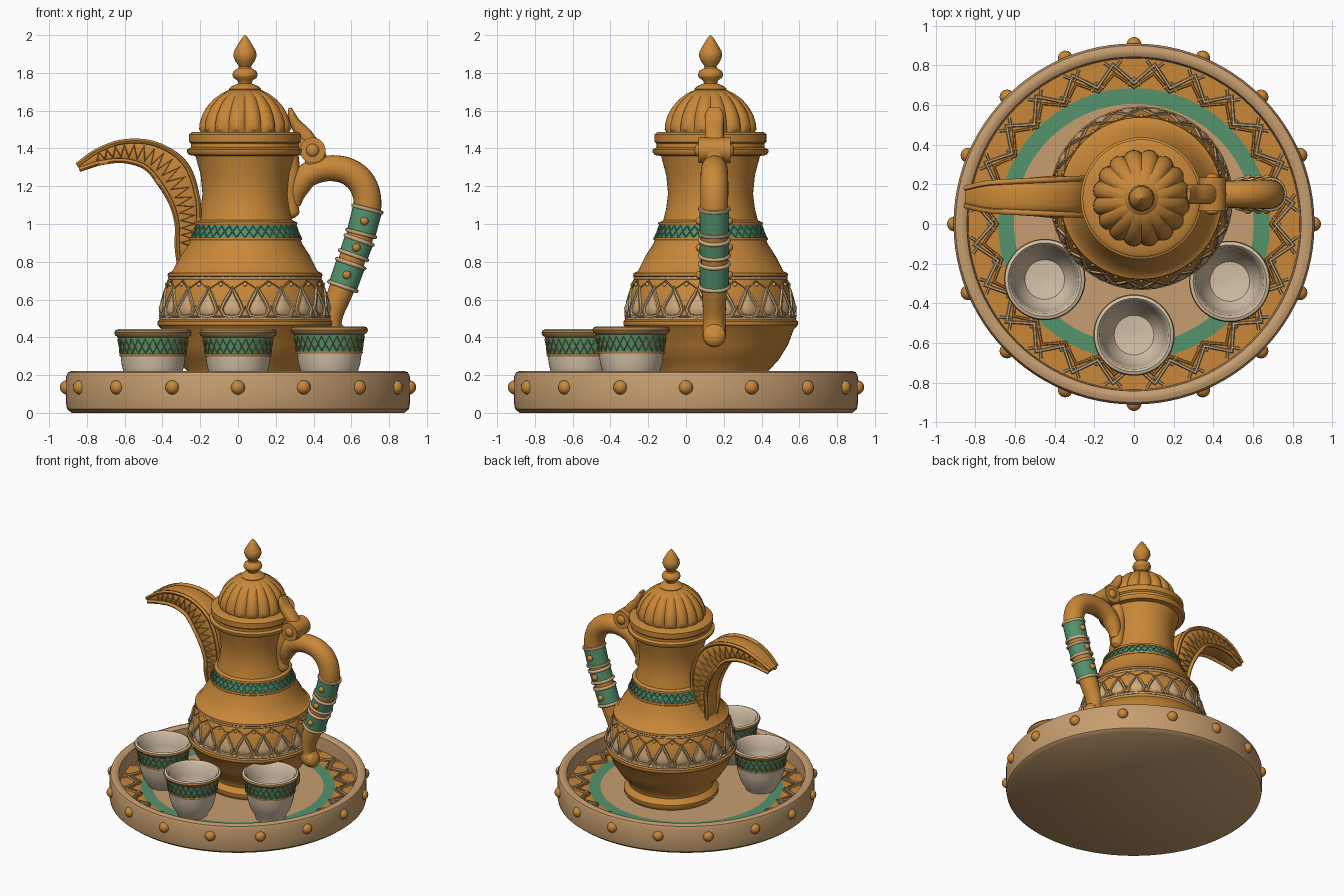
import bpy, bmesh, math
from math import sin, cos, pi, tau
from mathutils import Vector

cube = bpy.data.objects.get("Cube")
if cube:
    bpy.data.objects.remove(cube)


def material(name, rgb):
    m = bpy.data.materials.new(name)
    m.use_nodes = True
    m.diffuse_color = (*rgb, 1)
    m.node_tree.nodes["Principled BSDF"].inputs["Base Color"].default_value = (*rgb, 1)
    return m


GOLD = material("gold", (0.58, 0.245, 0.04))
TAN = material("tan", (0.57, 0.34, 0.16))
GREEN = material("green", (0.09, 0.29, 0.155))
CREAM = material("cream", (0.68, 0.55, 0.40))
SAND = material("sand", (0.60, 0.41, 0.22))
RIM = material("bronze", (0.40, 0.21, 0.06))


def finish(obj, angle=40):
    bpy.ops.object.select_all(action='DESELECT')
    obj.select_set(True)
    bpy.context.view_layer.objects.active = obj
    if obj.type == 'CURVE':
        bpy.ops.object.convert(target='MESH')
    bpy.ops.object.shade_smooth_by_angle(angle=math.radians(angle))
    return obj


def from_bmesh(name, bm, mats):
    bmesh.ops.recalc_face_normals(bm, faces=bm.faces)
    mesh = bpy.data.meshes.new(name)
    bm.to_mesh(mesh)
    bm.free()
    for m in mats:
        mesh.materials.append(m)
    obj = bpy.data.objects.new(name, mesh)
    bpy.context.collection.objects.link(obj)
    return finish(obj)


def spline(pts, k=6):
    """Smooth path through tuples of any length."""
    v = [Vector(p) for p in pts]
    v = [2 * v[0] - v[1]] + v + [2 * v[-1] - v[-2]]
    out = []
    for a, b, c, d in zip(v, v[1:], v[2:], v[3:]):
        for i in range(k):
            t = i / k
            out.append(0.5 * (2 * b + (c - a) * t + (2 * a - 5 * b + 4 * c - d) * t ** 2
                              + (3 * b - a - 3 * c + d) * t ** 3))
    return out + [v[-2]]


def bridge(bm, rings, cap=False, mats=None):
    for i, (a, b) in enumerate(zip(rings, rings[1:])):
        n = len(a)
        for j in range(n):
            f = bm.faces.new((a[j], a[(j + 1) % n], b[(j + 1) % n], b[j]))
            f.material_index = mats[i] if mats else 0
    if cap:
        bm.faces.new(rings[0])
        bm.faces.new(rings[-1])


def lathe(name, profile, center, mats, segs=64, flute=None):
    """Spin (radius, z[, material]) points; the material colours the strip after the point."""
    bm = bmesh.new()
    rings = []
    for p in profile:
        ring = []
        for j in range(segs):
            a = tau * j / segs
            r = max(p[0], 0.001) * (flute(a, p[1]) if flute else 1)
            ring.append(bm.verts.new((center[0] + r * cos(a), center[1] + r * sin(a), p[1])))
        rings.append(ring)
    bridge(bm, rings, True, [p[2] if len(p) > 2 else 0 for p in profile])
    return from_bmesh(name, bm, mats)


def frames(path):
    """Centre, in-plane normal and half sizes along a path in an upright plane."""
    out = []
    for i, p in enumerate(path):
        d = path[min(i + 1, len(path) - 1)] - path[max(i - 1, 0)]
        d = Vector((d[0], 0, d[1])).normalized()
        out.append((Vector((p[0], 0, p[1])), Vector((d.z, 0, -d.x)), p[2], p[3]))
    return out


def loft(name, path, y, mat, power=1.0, segs=24):
    """Sweep an oval (x, z, half height, half width) along a path."""
    bm = bmesh.new()
    rings = []
    for c, n, h, w in frames(path):
        ring = []
        for j in range(segs):
            u, v = cos(tau * j / segs), sin(tau * j / segs)
            u, v = (math.copysign(abs(q) ** power, q) for q in (u, v))
            ring.append(bm.verts.new(c + n * h * u + Vector((0, y + w * v, 0))))
        rings.append(ring)
    bridge(bm, rings, True)
    return from_bmesh(name, bm, [mat])


def wires(name, lines, radius, mat, closed=False):
    """Round raised lines along point lists."""
    cu = bpy.data.curves.new(name, 'CURVE')
    cu.dimensions = '3D'
    cu.bevel_depth, cu.bevel_resolution, cu.use_fill_caps = radius, 1, True
    for line in lines:
        s = cu.splines.new('POLY')
        s.points.add(len(line) - 1)
        for q, p in zip(s.points, line):
            q.co = (*p, 1)
        s.use_cyclic_u = closed
    cu.materials.append(mat)
    obj = bpy.data.objects.new(name, cu)
    bpy.context.collection.objects.link(obj)
    return finish(obj, 60)


def ball(name, loc, r, mat, scale=(1, 1, 1)):
    bpy.ops.mesh.primitive_uv_sphere_add(segments=16, ring_count=10, radius=r, location=loc)
    obj = bpy.context.object
    obj.name, obj.scale = name, scale
    obj.data.materials.append(mat)
    return finish(obj)


def wrap(profile, center):
    """Map (angle, height, lift) onto a turned surface."""
    def place(a, z, lift=0.0):
        for p, q in zip(profile, profile[1:]):
            if p[1] <= z <= q[1] and q[1] > p[1]:
                r = p[0] + (q[0] - p[0]) * (z - p[1]) / (q[1] - p[1]) + lift
                return Vector((center[0] + r * cos(a), center[1] + r * sin(a), z))
    return place


def zigzag(place, n, low, high, shift=0.0, lift=0.0):
    return [place(pi * (k + shift) / n, (low, high)[k % 2], lift) for k in range(2 * n)]


# Tray with rim, green ring and patterned border
FLOOR = 0.11
lathe("tray", [(0, 0), (0.88, 0), (0.905, 0.02), (0.91, 0.05), (0.91, 0.19), (0.90, 0.215),
               (0.88, 0.222), (0.86, 0.222), (0.842, 0.21), (0.835, FLOOR, 1), (0.685, FLOOR, 2),
               (0.605, FLOOR, 0), (0, FLOOR)], (0, 0), [TAN, GOLD, GREEN], 96)
flat = lambda a, r, lift=0.0: Vector((r * cos(a), r * sin(a), FLOOR + lift))
wires("tray_zigzag", [zigzag(flat, 24, 0.71, 0.81)], 0.012, SAND, True)
wires("tray_inner_zigzag", [zigzag(flat, 24, 0.69, 0.765)], 0.009, GOLD, True)
wires("tray_chevrons", [[flat(tau * (k + s) / 24 - 0.05, r), flat(tau * (k + s) / 24, r + d),
                         flat(tau * (k + s) / 24 + 0.05, r)]
                        for k in range(24) for s, r, d in ((0, 0.7, 0.035), (0.5, 0.825, -0.045))],
      0.008, SAND)
for k in range(16):
    a = tau * k / 16
    ball("tray_stud", (0.905 * cos(a), 0.905 * sin(a), 0.135), 0.038, GOLD)

# Pot body
POT = (0.037, 0.13)
body = [(0, FLOOR), (0.32, FLOOR), (0.335, 0.13), (0.335, 0.155), (0.30, 0.19), (0.305, 0.22),
        (0.36, 0.28), (0.41, 0.36), (0.44, 0.44), (0.462, 0.465), (0.462, 0.485), (0.448, 0.495),
        (0.445, 0.56), (0.425, 0.65), (0.40, 0.715), (0.41, 0.725), (0.408, 0.74), (0.385, 0.75),
        (0.345, 0.83), (0.30, 0.90), (0.295, 0.925, 1), (0.268, 0.995), (0.27, 1.01), (0.25, 1.02),
        (0.235, 1.08), (0.225, 1.16), (0.235, 1.26), (0.262, 1.36), (0.295, 1.365), (0.307, 1.38),
        (0.307, 1.395), (0.285, 1.405), (0.285, 1.425), (0.296, 1.435), (0.296, 1.475),
        (0.28, 1.487), (0.22, 1.487), (0, 1.487)]
lathe("pot_body", body, POT, [GOLD, GREEN], 80)
on_pot = wrap(body, POT)
wires("neck_lattice", [zigzag(on_pot, 20, 0.93, 0.99, s) for s in (0, 1)], 0.006, GREEN, True)
for z, r, m in ((0.922, 0.009, GOLD), (1.003, 0.009, GOLD), (0.715, 0.009, SAND), (0.50, 0.008, SAND)):
    wires("pot_ring", [[on_pot(tau * k / 64, z) for k in range(64)]], r, m, True)

# Belly ornament: pointed petals, their outlines and a dotted zigzag
N = 20
leaf = [(0, 1), (0.22, 0.78), (0.55, 0.5), (0.75, 0.25), (0.55, 0.05), (0, 0)]
leaf += [(-x, z) for x, z in leaf[-2:0:-1]]
bm = bmesh.new()
lines = []
for k in range(N):
    a = tau * (k + 0.5) / N
    hub = bm.verts.new(on_pot(a, 0.555, 0.018))
    edge = [bm.verts.new(on_pot(a + 0.115 * x, 0.525 + 0.105 * z, 0.005)) for x, z in leaf]
    for p, q in zip(edge, edge[1:] + edge[:1]):
        bm.faces.new((hub, p, q))
    lines.append([on_pot(a + 0.17 * x, 0.508 + 0.155 * z) for x, z in leaf])
    lines.append([on_pot(a + pi / N + x, z) for x, z in ((-0.06, 0.51), (0, 0.56), (0.06, 0.51))])
from_bmesh("belly_petals", bm, [SAND])
wires("belly_petal_outlines", lines, 0.01, SAND, True)
wires("belly_zigzag", [zigzag(on_pot, N, 0.655, 0.70, 1)], 0.006, GOLD, True)
for k in range(N):
    ball("belly_dot", on_pot(tau * k / N, 0.68), 0.011, SAND)

# Fluted lid and finial
lathe("lid", [(0.23, 1.48), (0.24, 1.50), (0.238, 1.53), (0.225, 1.575), (0.2, 1.62), (0.165, 1.66),
              (0.125, 1.69), (0.085, 1.71), (0.05, 1.715)], POT, [GOLD], 128,
      lambda a, z: 1 + (0.09 * (abs(sin(8 * a)) ** 0.7 - 0.7) if 1.49 < z < 1.705 else 0))
lathe("finial", [(0.08, 1.70), (0.085, 1.715), (0.07, 1.73), (0.035, 1.745), (0.04, 1.76),
                 (0.062, 1.775), (0.067, 1.79), (0.06, 1.81), (0.035, 1.825), (0.032, 1.835),
                 (0.05, 1.86), (0.062, 1.89), (0.058, 1.915), (0.035, 1.955), (0.016, 1.985),
                 (0, 2.0)], POT, [GOLD], 32)

# Curved spout with edge rims and zigzag side panels
SY = 0.137
spout = spline([(-0.27, 0.74, 0.04, 0.05), (-0.27, 0.88, 0.062, 0.075), (-0.265, 1.0, 0.068, 0.085),
                (-0.285, 1.13, 0.085, 0.095), (-0.35, 1.27, 0.1, 0.095), (-0.46, 1.36, 0.08, 0.088),
                (-0.6, 1.385, 0.06, 0.08), (-0.73, 1.357, 0.04, 0.07), (-0.845, 1.30, 0.016, 0.045)])
loft("spout", spout, SY, GOLD, 0.6)
rows = frames(spout)
for side in (-1, 1):
    at = lambda f, u: f[0] + f[1] * f[2] * u + Vector((0, SY + side * f[3] * 0.97, 0))
    wires("spout_rims", [[at(f, u) for f in rows] for u in (-0.85, 0.85)], 0.014, GOLD)
    wires("spout_zigzag", [[at(f, 0.5 * (-1) ** i) for i, f in enumerate(rows[6:-5])]], 0.007, GOLD)

# Handle with green grips, rings and studs
HY = 0.15
oval = lambda pts, k=6: spline([(x, z, r, r) for x, z, r in pts], k)
loft("handle", oval([(0.30, 1.10, 0.03), (0.315, 1.18, 0.055), (0.37, 1.26, 0.065), (0.48, 1.295, 0.068),
                     (0.59, 1.275, 0.072), (0.665, 1.2, 0.074), (0.685, 1.08, 0.073),
                     (0.64, 0.92, 0.072), (0.55, 0.66, 0.066), (0.50, 0.53, 0.06),
                     (0.49, 0.45, 0.06), (0.52, 0.41, 0.062), (0.56, 0.415, 0.055), (0.58, 0.42, 0.02)]),
     HY, GOLD)
loft("handle_mount", oval([(0.27, 1.37, 0.05), (0.275, 1.25, 0.055), (0.275, 1.12, 0.045),
                           (0.285, 1.05, 0.04), (0.29, 1.03, 0.015)]), HY, GOLD)
grips = [((0.686, 1.08), (0.652, 0.95)), ((0.641, 0.915), (0.612, 0.835)), ((0.597, 0.79), (0.555, 0.67))]
for (x0, z0), (x1, z1) in grips:
    loft("handle_grip", [Vector((x0, z0, 0.079, 0.079)), Vector((x1, z1, 0.077, 0.077))], HY, GREEN)
    axis = Vector((x1 - x0, 0, z1 - z0)).normalized()
    side = Vector((axis.z, 0, -axis.x))
    for x, z in ((x0, z0), (x1, z1)):
        ring = [Vector((x, HY, z)) + 0.077 * (side * cos(tau * k / 24) + Vector((0, sin(tau * k / 24), 0)))
                for k in range(24)]
        wires("grip_ring", [ring], 0.011, SAND, True)
    for y in (-0.077, 0.077):
        ball("grip_stud", ((x0 + x1) / 2, HY + y, (z0 + z1) / 2), 0.022, GOLD)

# Hinge and thumb lever
loft("hinge_arm", oval([(0.27, 1.43, 0.045), (0.33, 1.42, 0.05), (0.40, 1.38, 0.06), (0.41, 1.30, 0.05)]),
     HY, GOLD, 0.7)
bpy.ops.mesh.primitive_cylinder_add(vertices=32, radius=0.068, depth=0.17,
                                    location=(0.395, HY, 1.39), rotation=(pi / 2, 0, 0))
barrel = bpy.context.object
barrel.name = "hinge_barrel"
barrel.data.materials.append(GOLD)
finish(barrel)
for y in (-0.085, 0.085):
    ball("hinge_pin", (0.395, HY + y, 1.39), 0.034, GOLD, (1, 0.6, 1))
loft("thumb_lever", spline([(0.39, 1.43, 0.035, 0.05), (0.35, 1.475, 0.04, 0.05), (0.305, 1.53, 0.03, 0.05),
                            (0.283, 1.58, 0.02, 0.048), (0.276, 1.615, 0.008, 0.03)]), HY, GOLD, 0.8)

# Cups
cup = [(0, FLOOR), (0.105, FLOOR), (0.115, 0.13), (0.145, 0.18), (0.165, 0.25), (0.172, 0.305, 1),
       (0.186, 0.40, 2), (0.2, 0.41, 2), (0.205, 0.425, 2), (0.2, 0.437), (0.185, 0.443),
       (0.172, 0.43), (0.16, 0.34), (0.14, 0.23), (0.10, 0.17), (0, 0.16)]
for x, y, lift in ((-0.45, -0.28, 0), (0, -0.56, 0), (0.483, -0.29, 0.015)):
    pts = [(p[0], p[1] + (lift if p[1] > FLOOR else 0), *p[2:]) for p in cup]
    lathe("cup", pts, (x, y), [CREAM, GREEN, RIM], 48)
    on_cup = wrap(pts, (x, y))
    low, high = 0.315 + lift, 0.39 + lift
    wires("cup_lattice", [zigzag(on_cup, 14, low, high, s) for s in (0, 1)], 0.005, RIM, True)
    wires("cup_band_edge", [[on_cup(tau * k / 48, low - 0.01) for k in range(48)]], 0.007, RIM, True)
